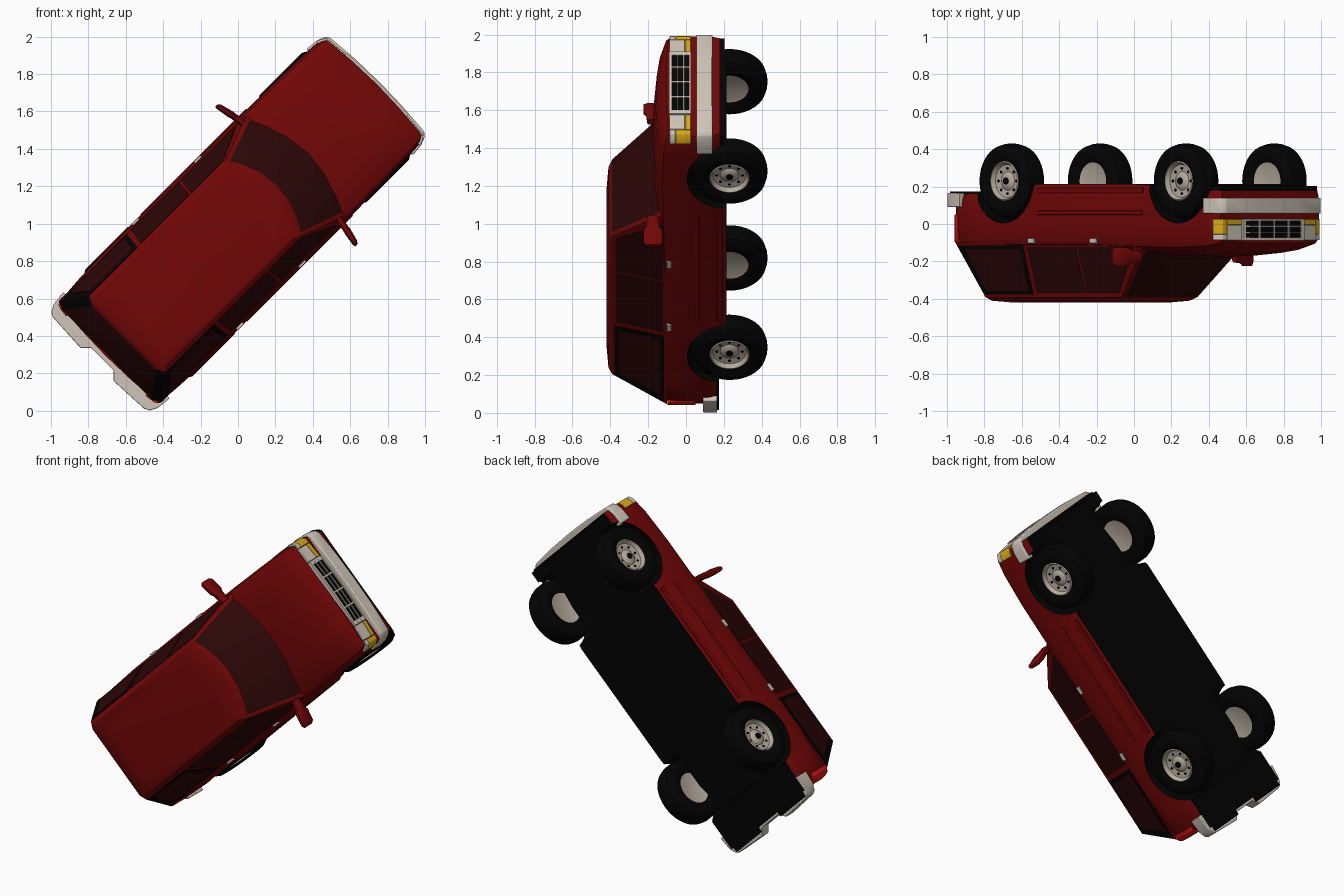
import bpy, bmesh, math
from mathutils import Matrix, Vector

if "Cube" in bpy.data.objects:
    bpy.data.objects.remove(bpy.data.objects["Cube"])

# Car frame (x forward, y left, z up) to its pose: nose raised diagonally, roof to the front
h = math.sqrt(0.5)
POSE = Matrix(((h, -h, 0, 0), (0, 0, -1, 0), (h, h, 0, 1), (0, 0, 0, 1)))


def material(name, r, g, b):
    m = bpy.data.materials.new(name)
    m.use_nodes = True
    m.diffuse_color = (r, g, b, 1)
    m.node_tree.nodes["Principled BSDF"].inputs["Base Color"].default_value = (r, g, b, 1)
    return m


RED = material("body red", 0.17, 0.002, 0.002)
BLACK = material("black", 0.001, 0.001, 0.001)
GLASS = material("tinted glass", 0.026, 0.002, 0.002)
SILVER = material("warm silver", 0.62, 0.56, 0.48)
RIM = material("rim grey", 0.47, 0.41, 0.34)
AMBER = material("amber", 0.68, 0.4, 0.01)
LAMP = material("lamp red", 0.75, 0.01, 0.01)


def finish(bm, name, mats, angle=35, bevel=0):
    """Pose the mesh, link it as an object and shade it."""
    bmesh.ops.recalc_face_normals(bm, faces=bm.faces)
    bm.transform(POSE)
    me = bpy.data.meshes.new(name)
    bm.to_mesh(me)
    bm.free()
    ob = bpy.data.objects.new(name, me)
    bpy.context.collection.objects.link(ob)
    for m in mats:
        me.materials.append(m)
    if bevel:
        mod = ob.modifiers.new("bevel", "BEVEL")
        mod.width, mod.segments = bevel, 2
    smooth(ob, angle)
    return ob


def smooth(ob, angle):
    bpy.ops.object.select_all(action="DESELECT")
    ob.select_set(True)
    bpy.context.view_layer.objects.active = ob
    bpy.ops.object.shade_smooth_by_angle(angle=math.radians(angle))


def loft(bm, rings, rule=lambda j, i: 0, caps=True):
    """Skin closed rings of points and cap both ends."""
    vs = [[bm.verts.new(p) for p in ring] for ring in rings]
    n = len(vs[0])
    for j in range(len(vs) - 1):
        for i in range(n):
            k = (i + 1) % n
            f = bm.faces.new((vs[j][i], vs[j][k], vs[j + 1][k], vs[j + 1][i]))
            f.material_index = rule(j, i)
    if caps:
        bm.faces.new(vs[0])
        bm.faces.new(vs[-1])


def box(bm, centre, size):
    mat = Matrix.Translation(centre) @ Matrix.Diagonal((*size, 1))
    bmesh.ops.create_cube(bm, size=1, matrix=mat)


def disc(bm, x, y, z, r, depth, n=32):
    mat = Matrix.Translation((x, y, z)) @ Matrix.Rotation(math.pi / 2, 4, "X")
    bmesh.ops.create_cone(bm, cap_ends=True, segments=n, radius1=r, radius2=r, depth=depth, matrix=mat)


def band(name, path, z0, z1, thick, mat, both=False, bevel=0.006):
    """Upright strip along a plan path, thickened toward the car centre."""
    bm = bmesh.new()
    for s in (1, -1) if both else (1,):
        rings = []
        for i, (x, y) in enumerate(path):
            a, b = path[max(i - 1, 0)], path[min(i + 1, len(path) - 1)]
            nrm = Vector((b[1] - a[1], a[0] - b[0])).normalized()
            if nrm.dot(Vector((-x, -y))) < 0:
                nrm = -nrm
            u, v = x + nrm.x * thick, y + nrm.y * thick
            rings.append([(x, s * y, z0), (x, s * y, z1), (u, s * v, z1), (u, s * v, z0)])
        loft(bm, rings)
    return finish(bm, name, [mat], 35, bevel)


def mirrored(path):
    return path + [(x, -y) for x, y in reversed(path) if y]


# Lower body: sections lofted from tail to nose, with raised ends underneath
SECTION = [(0, 1), (0.5, 0.9), (0.85, 0.5), (0.96, 0)]
STATIONS = [(-1.0, 0.365, 0.09, 0.01), (-0.97, 0.382, 0.105, 0.01), (-0.82, 0.392, 0.11, 0.02),
            (-0.6, 0.4, 0.11, 0.03), (0, 0.402, 0.11, 0.03), (0.42, 0.4, 0.12, 0.05),
            (0.7, 0.395, 0.125, 0.05), (0.92, 0.39, 0.118, 0.04), (1.02, 0.384, 0.105, 0.02),
            (1.053, 0.372, 0.088, 0.015)]
rings = []
for x, w, top, crown in STATIONS:
    low = -0.16 if x < -0.8 else -0.18 if x > 0.9 else -0.212
    half = [(f, top + crown * c) for f, c in SECTION]
    half += [(0.99, top - 0.03), (1, 0), (1, -0.08), (0.985, low + 0.03), (0.955, low)]
    full = half + [(-f, z) for f, z in reversed(half[1:])]
    bow = max(0, (abs(x) - 0.8) / 0.2) * (0.02 if x > 0 else -0.02)
    rings.append([(x - bow * f * f, f * w, z) for f, z in full])
bm = bmesh.new()
loft(bm, rings, lambda j, i: 1 if i == 8 else 0)
body = finish(bm, "lower_body", [RED, BLACK])

# Wheel arches cut into the body
AXLES, TRACK, HUB = (0.728, -0.59), 0.334, -0.23
bm = bmesh.new()
for x in AXLES:
    for s in (1, -1):
        disc(bm, x, s * 0.4, HUB, 0.225, 0.3, 40)
for f in bm.faces:
    f.material_index = 1
cutter = finish(bm, "arch_cutter", [RED, BLACK])
cutter.hide_render = True
mod = body.modifiers.new("arches", "BOOLEAN")
mod.operation, mod.object, mod.solver = "DIFFERENCE", cutter, "EXACT"
bpy.context.view_layer.objects.active = body
bpy.ops.object.modifier_apply(modifier=mod.name)
bpy.data.objects.remove(cutter)
smooth(body, 35)

# Underbody, reaching below both bumpers
bm = bmesh.new()
box(bm, (0.11, 0, -0.195), (1.8, 0.46, 0.036))
box(bm, (0.07, 0, -0.2), (0.84, 0.766, 0.028))
box(bm, (0.985, 0, -0.19), (0.07, 0.73, 0.025))
box(bm, (-0.91, 0, -0.163), (0.2, 0.74, 0.024))
for s in (1, -1):
    box(bm, (-1.02, s * 0.225, -0.168), (0.045, 0.25, 0.014))
finish(bm, "underbody", [BLACK])

# Cabin: plan rings stacked upward; glass front and back, black rear corners
CABIN = [(0.1, 0.61, 0.46, -0.99, 0.385), (0.39, 0.292, 0.195, -0.863, 0.286),
         (0.41, 0.25, 0.16, -0.838, 0.262), (0.42, 0.12, 0.06, -0.74, 0.2)]
rings = []
for z, front, corner, rear, w in CABIN:
    ring = [(front - (front - corner) * f * f, f * w, z)
            for f in (1, 0.94, 0.7, 0.4, 0, -0.4, -0.7, -0.94, -1)]
    ring += [(rear + 0.025, -w, z), (rear, -w + 0.045, z), (rear, w - 0.045, z), (rear + 0.025, w, z)]
    rings.append(ring)
PANES = {1: 1, 2: 1, 3: 1, 4: 1, 5: 1, 6: 1, 9: 2, 10: 1, 11: 2}
bm = bmesh.new()
loft(bm, rings, lambda j, i: PANES.get(i, 0) if j == 0 else 0)
finish(bm, "cabin", [RED, GLASS, BLACK], 30)


def side_pane(name, pts, lift, mat):
    """Thin plate lying on both cabin sides."""
    bm = bmesh.new()
    for s in (1, -1):
        loft(bm, [[(x, s * (0.385 - (z - 0.1) * 0.341 + o), z) for x, z in pts] for o in (-0.003, lift)])
    finish(bm, name, [mat])


# Side windows with black surrounds
side_pane("quarter_surround", [(-0.955, 0.115), (-0.46, 0.115), (-0.47, 0.378), (-0.84, 0.378)], 0.002, BLACK)
side_pane("quarter_glass", [(-0.9, 0.135), (-0.485, 0.135), (-0.495, 0.358), (-0.81, 0.358)], 0.005, GLASS)
side_pane("rear_door_glass", [(-0.43, 0.122), (-0.065, 0.122), (-0.075, 0.37), (-0.44, 0.37)], 0.003, GLASS)
side_pane("front_door_glass", [(-0.05, 0.122), (0.37, 0.122), (0.18, 0.37), (-0.06, 0.37)], 0.003, GLASS)

# Bumpers
front_path = [(0.92, 0.402), (0.99, 0.395), (1.035, 0.378), (1.052, 0.355), (1.066, 0.18), (1.07, 0)]
band("front_bumper", mirrored(front_path), -0.14, -0.055, 0.05, SILVER, bevel=0.012)
rear_path = [(-0.92, 0.402), (-1.0, 0.393), (-1.04, 0.372), (-1.054, 0.345), (-1.065, 0.125), (-1.025, 0.085)]
band("rear_bumper", mirrored(rear_path), -0.165, -0.09, 0.075, SILVER, bevel=0.004)


# Nose: headlamps, indicators and grille follow the bowed front
def nose(y):
    return (1.058 - 0.023 * (y / 0.38) ** 2, y)


lamp_path = [nose(y) for y in (0.235, 0.28, 0.335)]
corner_path = [nose(0.337), nose(0.365), (1.012, 0.385), (0.985, 0.391)]
band("headlamps", lamp_path, 0.006, 0.088, 0.04, SILVER, True, 0.003)
band("indicators", lamp_path, -0.026, 0.005, 0.04, AMBER, True, 0.002)
band("corner_lamps", corner_path, -0.026, 0.055, 0.03, AMBER, True, 0.002)
band("corner_lamp_tops", corner_path, 0.056, 0.086, 0.03, SILVER, True, 0.002)
steps = [0.046 * i for i in range(-5, 6)]
band("grille_back", [nose(y) for y in steps], -0.026, 0.085, 0.04, BLACK, bevel=0)
bm = bmesh.new()
for z, tall in ((-0.022, 0.01), (0.012, 0.007), (0.045, 0.007), (0.081, 0.016)):
    loft(bm, [[(nose(y)[0] + d, y, z + e * tall / 2)
               for d, e in ((0.006, -1), (0.006, 1), (-0.02, 1), (-0.02, -1))] for y in steps])
for y, wide in ((-0.22, 0.026), (-0.11, 0.009), (0, 0.009), (0.11, 0.009), (0.22, 0.026)):
    box(bm, (nose(y)[0] - 0.005, y, 0.03), (0.02, wide, 0.112))
finish(bm, "grille_bars", [SILVER])

# Tail lamps, almost flush with the tail corners
band("tail_lamps", [(-0.945, 0.388), (-0.968, 0.385), (-0.986, 0.37), (-0.994, 0.35), (-1.0, 0.3)],
     -0.05, 0.098, 0.02, LAMP, True, 0.003)

# Side trim: rub strips, handles and mirrors
bm = bmesh.new()
for s in (1, -1):
    box(bm, (0.065, s * 0.4, -0.06), (0.8, 0.01, 0.022))
    box(bm, (0.065, s * 0.393, -0.18), (0.8, 0.016, 0.03))
finish(bm, "side_strips", [RED], 35, 0.003)
bm = bmesh.new()
for x in (0.09, -0.38):
    for s in (1, -1):
        box(bm, (x, s * 0.395, 0.09), (0.05, 0.014, 0.026))
finish(bm, "door_handles", [SILVER], 35, 0.003)
bm = bmesh.new()
for s in (1, -1):
    loft(bm, [[(x + dx * a, s * y, 0.175 + dz * b) for dx, dz in
               ((1, -0.6), (1, 0.6), (0.5, 1), (-0.5, 1), (-1, 0.6), (-1, -0.6), (-0.5, -1), (0.5, -1))]
              for x, y, a, b in ((0.4, 0.36, 0.02, 0.03), (0.39, 0.42, 0.018, 0.035),
                                 (0.385, 0.445, 0.02, 0.05), (0.37, 0.515, 0.016, 0.05),
                                 (0.365, 0.53, 0.008, 0.035))])
finish(bm, "mirrors", [RED], 40)

# Wheels: turned open tyre and dished rim, then dark openings and hub cap
TYRE = [(-0.055, 0.1), (-0.068, 0.13), (-0.07, 0.16), (-0.052, 0.192), (-0.02, 0.2),
        (0.02, 0.2), (0.052, 0.192), (0.07, 0.16), (0.068, 0.13), (0.055, 0.105)]
FACE = [(-0.045, 0.01), (-0.05, 0.08), (-0.055, 0.1), (0.055, 0.107), (0.06, 0.1),
        (0.035, 0.088), (0.03, 0.05), (0.042, 0.035), (0.044, 0.01)]


def turned(name, profile, mat, caps):
    bm = bmesh.new()
    for x in AXLES:
        for s in (1, -1):
            loft(bm, [[(x + r * math.cos(a), s * (TRACK + o), HUB + r * math.sin(a))
                       for a in (math.tau * i / 40 for i in range(40))] for o, r in profile], caps=caps)
    finish(bm, name, [mat], 40)


turned("tyres", TYRE, BLACK, False)
turned("rims", FACE, RIM, True)
bm = bmesh.new()
for x in AXLES:
    for s in (1, -1):
        disc(bm, x, s * (TRACK + 0.044), HUB, 0.018, 0.012, 16)
        for i in range(8):
            a = math.tau * i / 8
            disc(bm, x + 0.068 * math.cos(a), s * (TRACK + 0.0315), HUB + 0.068 * math.sin(a), 0.008, 0.006, 10)
finish(bm, "rim_openings", [BLACK])
